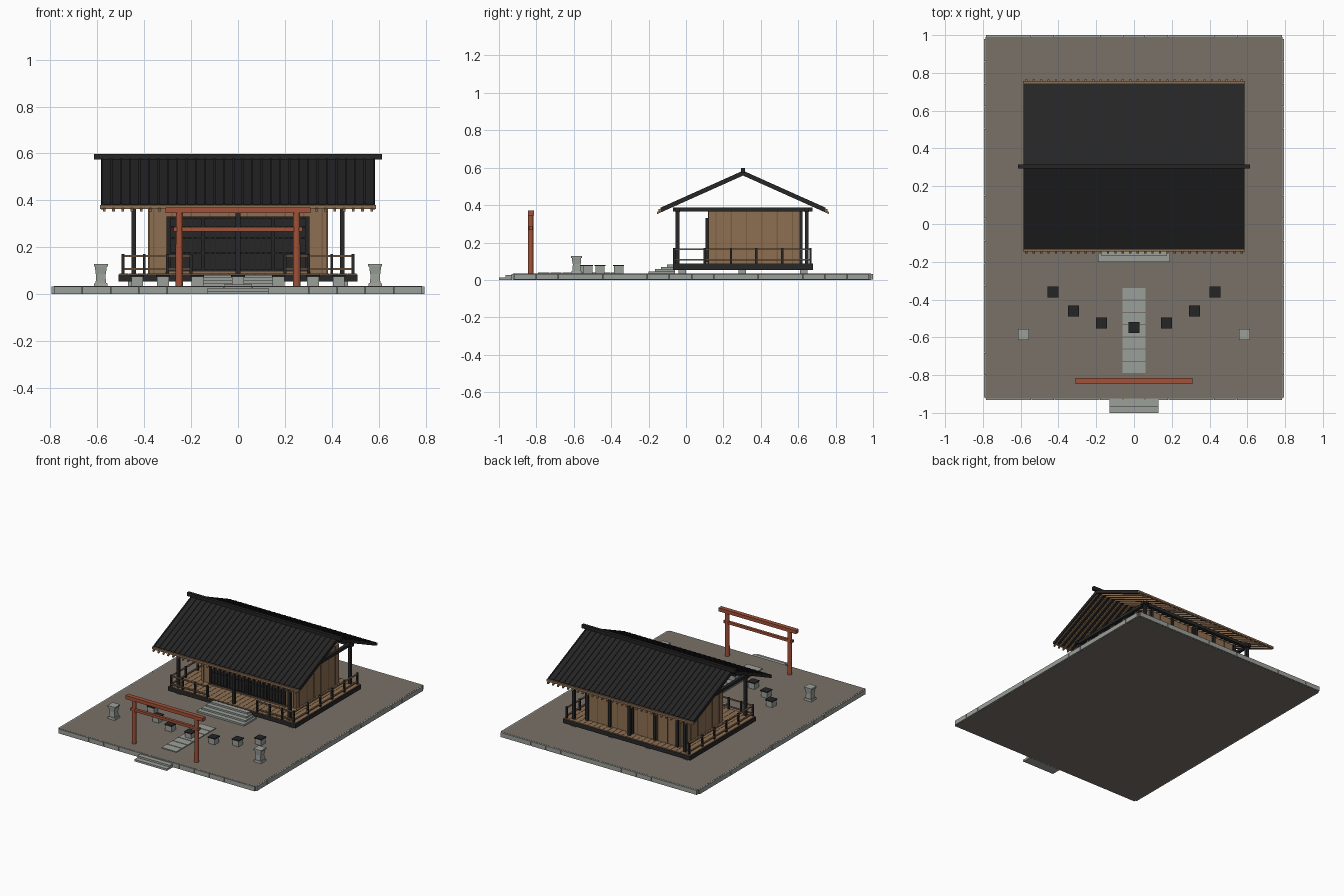
import bpy, bmesh, math

if "Cube" in bpy.data.objects:
    bpy.data.objects.remove(bpy.data.objects["Cube"])

def mat(name, c):
    m = bpy.data.materials.new(name)
    m.diffuse_color = (*c, 1)
    m.use_nodes = True
    m.node_tree.nodes["Principled BSDF"].inputs["Base Color"].default_value = m.diffuse_color
    return m

ROOF = mat("black_roof", (0.018, 0.018, 0.018))
DARK = mat("dark_timber", (0.022, 0.020, 0.021))
WOOD = mat("brown_wood", (0.27, 0.16, 0.085))
BROWN = mat("deep_brown_wood", (0.19, 0.11, 0.058))
RED = mat("red_paint", (0.36, 0.085, 0.04))
STONE = mat("grey_stone", (0.33, 0.35, 0.32))
GROUND = mat("earth", (0.19, 0.165, 0.14))

RY = 0.305  # ridge line position in y


def roof_z(y):
    return 0.582 - 0.448 * abs(y - RY)


def finish(name, bm, m):
    me = bpy.data.meshes.new(name)
    bmesh.ops.recalc_face_normals(bm, faces=bm.faces)
    bm.to_mesh(me)
    bm.free()
    me.materials.append(m)
    ob = bpy.data.objects.new(name, me)
    bpy.context.collection.objects.link(ob)
    return ob


def boxes(name, m, items, sloped=False):
    """Boxes given as (x0, x1, y0, y1, z0, z1); sloped ones follow the roof line."""
    bm = bmesh.new()
    for x0, x1, y0, y1, z0, z1 in items:
        for v in bmesh.ops.create_cube(bm, size=1)["verts"]:
            x = x1 if v.co.x > 0 else x0
            y = y1 if v.co.y > 0 else y0
            z = z1 if v.co.z > 0 else z0
            v.co = (x, y, z + (roof_z(y) if sloped else 0))
    return finish(name, bm, m)


def at(x, y, s, z0, z1):
    """Square upright centred on x, y."""
    return (x - s / 2, x + s / 2, y - s / 2, y + s / 2, z0, z1)


def spread(a, b, n):
    return [a + (b - a) * i / (n - 1) for i in range(n)]


def frusta(name, m, items, sides):
    """Tapered columns given as (x, y, z0, z1, r0, r1)."""
    bm = bmesh.new()
    for x, y, z0, z1, r0, r1 in items:
        vs = bmesh.ops.create_cone(bm, cap_ends=True, segments=sides, radius1=r0,
                                   radius2=r1, depth=z1 - z0)["verts"]
        for v in vs:
            if sides == 4:
                c = math.sqrt(0.5)
                v.co.x, v.co.y = c * (v.co.x - v.co.y), c * (v.co.x + v.co.y)
            v.co.x += x
            v.co.y += y
            v.co.z += (z0 + z1) / 2
    return finish(name, bm, m)


# Ground slab with a stone kerb
boxes("ground", GROUND, [(-0.785, 0.785, -0.925, 0.99, 0, 0.034)])
kerb = []
n = 13
for i in range(n):
    w = 1.57 / n
    x = -0.785 + i * w
    for y in (-0.932, 0.98):
        kerb.append((x + 0.001, x + w - 0.001, y, y + 0.02, 0.001, 0.033))
n = 16
for i in range(n):
    w = 1.90 / n
    y = -0.92 + i * w
    for x in (-0.795, 0.775):
        kerb.append((x, x + 0.02, y + 0.001, y + w - 0.001, 0.001, 0.033))
boxes("kerb_stones", STONE, kerb)
boxes("entry_steps", STONE, [(-0.13, 0.13, -1.0, -0.93, 0, 0.014),
                             (-0.13, 0.13, -0.965, -0.93, 0.014, 0.027)])
boxes("path_slabs", STONE, [(-0.06, 0.06, y, y + 0.06, 0.03, 0.04)
                            for y in spread(-0.79, -0.40, 7)])

# Stairs up to the veranda
boxes("stairs", STONE, [(-0.19 + 0.014 * i, 0.19 - 0.014 * i, -0.20 + 0.033 * i, -0.06,
                         0.034 + 0.012 * i, 0.046 + 0.012 * i) for i in range(4)])

# Veranda deck
boxes("deck_frame", DARK, [(-0.51, 0.51, -0.07, 0.68, 0.054, 0.084)])
boxes("deck_footings", STONE, [at(x, y, 0.04, 0.03, 0.055)
                               for x in spread(-0.45, 0.45, 4) for y in (-0.02, 0.3, 0.63)])
boxes("deck_boards", WOOD, [(x, x + 0.037, -0.068, 0.678, 0.083, 0.089)
                            for x in spread(-0.505, 0.468, 26)])

# Hall
boxes("hall_walls", WOOD, [(-0.38, 0.38, 0.12, 0.61, 0.085, 0.37)])
batten = [(x - 0.003, x + 0.003, y, y + 0.003, 0.089, 0.368)
          for x in spread(-0.36, 0.36, 10) for y in (0.117, 0.61)]
batten += [(x, x + 0.003, y - 0.003, y + 0.003, 0.089, 0.368)
           for x in (-0.383, 0.38) for y in spread(0.16, 0.57, 6)]
boxes("wall_battens", BROWN, batten)
boxes("back_wall_posts", DARK, [at(x, 0.612, 0.02, 0.085, 0.37) for x in (-0.36, -0.18, 0, 0.18, 0.36)])

# Lattice doors
boxes("door_panels", DARK, [(-0.30, 0.30, 0.113, 0.121, 0.095, 0.33)])
bars = [(x - 0.003, x + 0.003, 0.107, 0.114, 0.1, 0.33) for x in spread(-0.29, 0.29, 25)]
bars += [(-0.30, 0.30, 0.106, 0.114, z - 0.004, z + 0.004) for z in (0.10, 0.175, 0.24, 0.285, 0.326)]
bars += [(x - 0.008, x + 0.008, 0.103, 0.114, 0.09, 0.33) for x in (-0.296, -0.15, 0, 0.15, 0.296)]
boxes("door_lattice", ROOF, bars)
boxes("door_sill", WOOD, [(-0.31, 0.31, 0.10, 0.12, 0.088, 0.096)])

# Veranda posts and top beams
PX, PY = (-0.445, 0, 0.445), (-0.045, 0.645)
boxes("veranda_posts", DARK, [at(x, y, 0.02, 0.085, 0.37) for x in PX for y in PY])
beams = [(-0.47, 0.47, y - 0.012, y + 0.012, 0.364, 0.387) for y in PY]
beams += [(x - 0.011, x + 0.011, -0.07, 0.675, 0.365, 0.386) for x in (-0.445, 0.445)]
boxes("top_beams", DARK, beams)

# Railings on the sides and either side of the stairs
rails, rposts = [], []
for s in (-1, 1):
    for z in (0.107, 0.163):
        rails.append((s * 0.49 - 0.005, s * 0.49 + 0.005, -0.065, 0.67, z - 0.004, z + 0.004))
        a, b = sorted((s * 0.2, s * 0.49))
        rails.append((a, b, -0.068, -0.058, z - 0.004, z + 0.004))
    rposts += [at(s * 0.49, y, 0.012, 0.085, 0.171) for y in (-0.063, 0.10, 0.24, 0.375, 0.515, 0.665)]
    rposts += [at(s * x, -0.063, 0.012, 0.085, 0.171) for x in (0.2, 0.30, 0.40)]
boxes("railings", WOOD, rails)
boxes("railing_posts", DARK, rposts)

# Roof: slabs, raised seams, rafters, eave boards, gable boards, ridge
SLOPES = ((-0.135, RY), (RY, 0.745))
boxes("roof_slabs", ROOF, [(-0.583, 0.583, a, b, -0.014, -0.003) for a, b in SLOPES], True)
boxes("roof_seams", ROOF, [(x - 0.004, x + 0.004, a, b, -0.004, 0.002)
                           for x in spread(-0.579, 0.579, 30) for a, b in SLOPES], True)
boxes("rafters", WOOD, [(x - 0.006, x + 0.006, a, b, -0.024, -0.013)
                        for x in spread(-0.57, 0.57, 30)
                        for a, b in ((-0.155, RY), (RY, 0.765))], True)
boxes("eave_boards", WOOD, [(-0.588, 0.588, a, a + 0.012, 0.364, 0.379) for a in (-0.146, 0.744)])
boxes("gable_boards", DARK, [(x - 0.005, x + 0.005, a, b, -0.024, -0.004)
                             for x in (-0.58, 0.58) for a, b in SLOPES], True)
boxes("ridge_cap", ROOF, [(-0.615, 0.615, RY - 0.011, RY + 0.011, 0.573, 0.598)])

# Red gate
frusta("gate_posts", RED, [(x, -0.83, 0.03, 0.345, 0.016, 0.015) for x in (-0.25, 0.25)], 12)
boxes("gate_beams", RED, [(-0.31, 0.31, -0.846, -0.814, 0.345, 0.37),
                          (-0.275, 0.275, -0.84, -0.82, 0.268, 0.286)])

# Stone lanterns
for part, z0, z1, r0, r1 in (("base", 0.033, 0.048, 0.03, 0.027), ("shaft", 0.048, 0.085, 0.022, 0.02),
                             ("box", 0.085, 0.118, 0.022, 0.025), ("cap", 0.118, 0.128, 0.03, 0.03)):
    k = math.sqrt(2)
    frusta("lantern_" + part, STONE, [(x, -0.585, z0, z1, r0 * k, r1 * k) for x in (-0.585, 0.585)], 4)

# Arc of small stone stands with dark lids
spots = [(0, -0.547)] + [(s * x, y) for s in (-1, 1)
                         for x, y in ((0.173, -0.525), (0.32, -0.46), (0.43, -0.36))]
boxes("stands", STONE, [at(x, y, 0.05, 0.033, 0.074) for x, y in spots])
boxes("stand_lids", ROOF, [at(x, y, 0.058, 0.074, 0.081) for x, y in spots])
